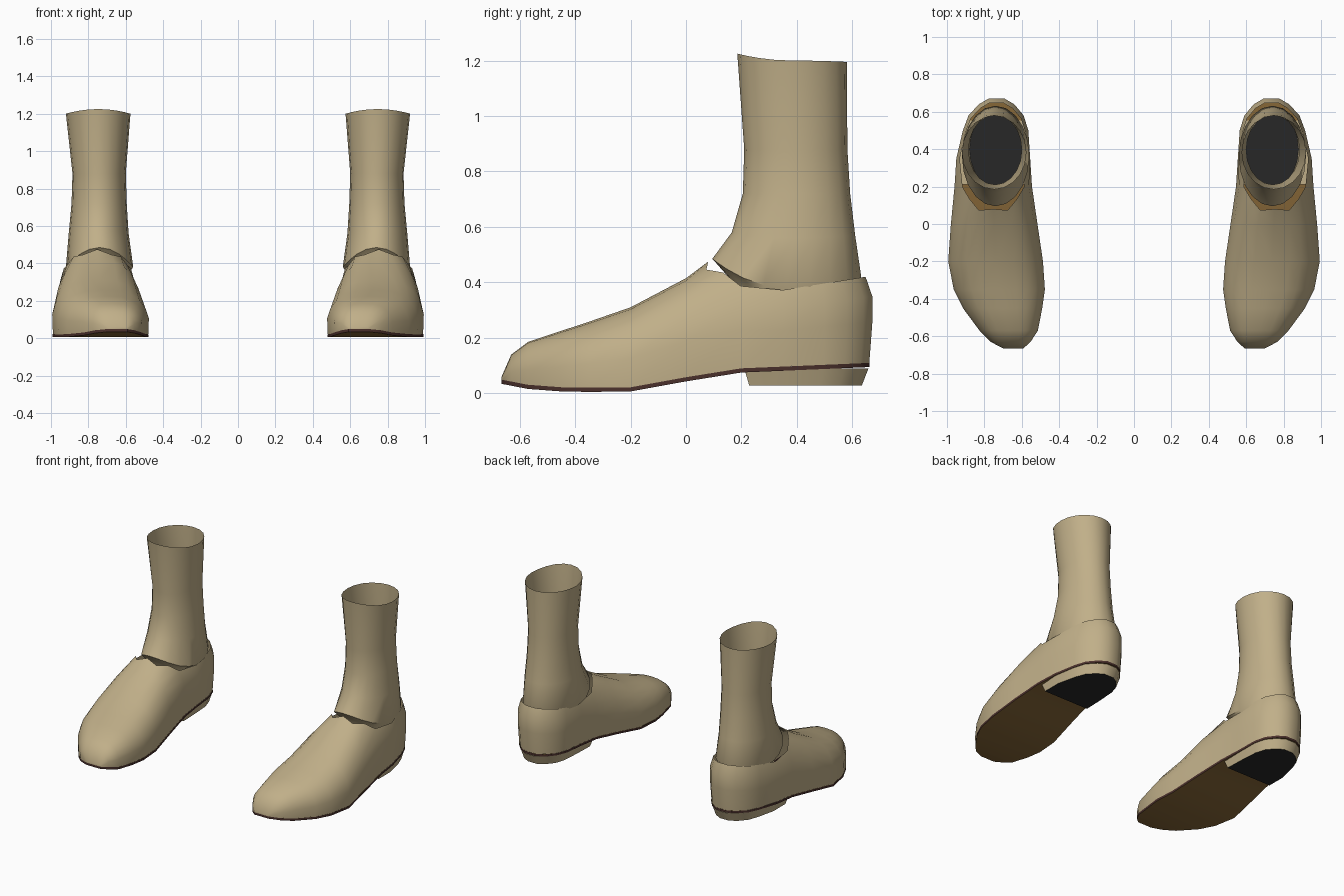
import bpy
import bmesh
from math import sin, cos, pi, radians

cube = bpy.data.objects.get("Cube")
if cube:
    bpy.data.objects.remove(cube, do_unlink=True)


def material(name, rgb):
    mat = bpy.data.materials.new(name)
    mat.use_nodes = True
    mat.diffuse_color = (*rgb, 1)
    mat.node_tree.nodes["Principled BSDF"].inputs["Base Color"].default_value = (*rgb, 1)
    return mat


TAN = material("tan leather", (0.53, 0.43, 0.25))
DARK = material("dark brown welt", (0.07, 0.03, 0.025))
BROWN = material("brown outsole", (0.25, 0.14, 0.04))
BLACK = material("black rubber", (0.02, 0.02, 0.02))


def finish(name, bm, mats, angle=50):
    """Turn a bmesh into a smooth part, mirrored onto the other foot."""
    bmesh.ops.remove_doubles(bm, verts=bm.verts, dist=0.0005)
    mesh = bpy.data.meshes.new(name)
    bm.to_mesh(mesh)
    bm.free()
    for mat in mats:
        mesh.materials.append(mat)
    obj = bpy.data.objects.new(name, mesh)
    bpy.context.collection.objects.link(obj)
    obj.modifiers.new("other foot", "MIRROR").use_mirror_merge = False
    bpy.ops.object.select_all(action="DESELECT")
    obj.select_set(True)
    bpy.context.view_layer.objects.active = obj
    bpy.ops.object.shade_smooth_by_angle(angle=radians(angle))
    return obj


def bridge(bm, a, b, closed=False, mat=0):
    """Quads between two equally long rows of vertices."""
    n = len(a)
    for i in range(n if closed else n - 1):
        k = (i + 1) % n
        bm.faces.new((a[i], a[k], b[k], b[i])).material_index = mat


def row(bm, points):
    return [bm.verts.new(p) for p in points]


def lerp(table, y):
    for (y0, z0), (y1, z1) in zip(table, table[1:]):
        if y <= y1:
            return z0 + (z1 - z0) * (y - y0) / (y1 - y0)
    return table[-1][1]


SOLE = [(-0.67, 0.035), (-0.53, 0.008), (-0.22, 0.003), (0.05, 0.052), (0.2, 0.075), (0.68, 0.095)]
# Forefoot stations: y, outer x, inner x, ridge height
FRONT = [(-0.665, 0.70, 0.59, 0.06), (-0.63, 0.77, 0.55, 0.14), (-0.57, 0.83, 0.51, 0.185),
         (-0.45, 0.92, 0.485, 0.225), (-0.35, 0.97, 0.47, 0.258), (-0.2, 1.0, 0.48, 0.31),
         (0.0, 0.985, 0.51, 0.415), (0.2, 0.965, 0.54, 0.475)]
# Heel counter stations: y, outer x, inner x
BACK = [(0.35, 0.95, 0.555), (0.5, 0.915, 0.565), (0.58, 0.885, 0.59),
        (0.64, 0.83, 0.64), (0.672, 0.775, 0.695)]
WELT = 0.015
CX, CY = 0.745, 0.4


def arch(station, last):
    """Rounded section over the foot; the last one bends forward to the collar."""
    y, xo, xi, top = station
    base = lerp(SOLE, y) + WELT
    pts = []
    for j in range(13):
        a = pi * j / 12
        c, s = cos(a), sin(a)
        x = abs(c) ** 0.75 * (1 if c > 0 else -1)
        x *= 0.96 if j in (0, 12) else 1
        z = max(s, 0) ** 0.75
        yy = y
        if last:
            yy -= 0.12 * max(0, s - 0.7) / 0.3
            # gathered edge of the vamp
            if 4 <= j <= 8 and j % 2:
                yy -= 0.02
                z -= 0.05
        pts.append(((xo + xi) / 2 + (xo - xi) / 2 * x, yy, base + (top - base) * z))
    return pts


# Upper: forefoot
bm = bmesh.new()
arches = [row(bm, arch(s, s is FRONT[-1])) for s in FRONT]
for a, b in zip(arches, arches[1:]):
    bridge(bm, a, b)
bm.faces.new(arches[0])

# Upper: wall wrapping round the heel up to the collar
outline = [(xo, y) for y, xo, xi in BACK] + [(xi, y) for y, xo, xi in reversed(BACK)]
columns = [arches[-1][:4]]
for x, y in outline:
    base = lerp(SOLE, y) + WELT
    collar = 0.365 + 0.055 * max(0, (y - 0.3) / 0.37)
    pts = []
    for j, size in enumerate((0.96, 1, 1, 0.91)):
        part = (sin(pi * j / 12) / sin(pi / 4)) ** 0.75
        pts.append((CX + (x - CX) * size, CY + (y - CY) * size if y > CY else y,
                    base + (collar - base) * part))
    columns.append(row(bm, pts))
columns.append(arches[-1][:-5:-1])
for a, b in zip(columns, columns[1:]):
    bridge(bm, a, b)
bmesh.ops.recalc_face_normals(bm, faces=bm.faces)
finish("upper", bm, [TAN], 60)

# Sole: dark edge with a brown underside
bm = bmesh.new()
edges = []
for st in FRONT + BACK:
    y, xo, xi = st[:3]
    mid, half = (xo + xi) / 2, (xo - xi) / 2 * 0.965
    yy = CY + (y - CY) * 0.965 if y > CY else y
    z = lerp(SOLE, y)
    edges.append(row(bm, [(mid + half, yy, z + WELT), (mid + half, yy, z),
                          (mid - half, yy, z), (mid - half, yy, z + WELT)]))
for a, b in zip(edges, edges[1:]):
    bridge(bm, a, b)
bm.faces.new(edges[0])
bm.faces.new(edges[-1])
bmesh.ops.recalc_face_normals(bm, faces=bm.faces)
bm.normal_update()
for f in bm.faces:
    f.material_index = 1 if abs(f.normal.z) > 0.7 else 0
    if f.material_index and f.normal.z > 0:
        f.normal_flip()
finish("sole", bm, [DARK, BROWN], 40)

# Heel block: tan sides and a black underside
bm = bmesh.new()
plan = [(0.95, 0.2)] + outline + [(0.55, 0.2)]
rings = []
for size, z in ((0.95, 0.09), (0.86, 0.028)):
    rings.append(row(bm, [(CX + (x - CX) * size, CY + (y - CY) * size, z) for x, y in plan]))
bridge(bm, rings[0], rings[1], closed=True)
bm.faces.new(rings[0])
bm.faces.new(rings[1]).material_index = 1
bmesh.ops.recalc_face_normals(bm, faces=bm.faces)
finish("heel", bm, [TAN, BLACK], 40)

# Leg shaft: front y, back y, inner x, outer x, then front, side and back heights
SHAFT = [(0.185, 0.58, 0.575, 0.92, 1.225, 1.2, 1.195),
         (0.21, 0.582, 0.60, 0.885, 0.88, 0.88, 0.88),
         (0.205, 0.592, 0.595, 0.89, 0.72, 0.72, 0.72),
         (0.165, 0.61, 0.585, 0.905, 0.58, 0.56, 0.57),
         (0.095, 0.632, 0.56, 0.92, 0.485, 0.38, 0.42),
         (0.17, 0.62, 0.60, 0.89, 0.40, 0.33, 0.38),
         (0.20, 0.60, 0.60, 0.88, 0.13, 0.13, 0.13)]
bm = bmesh.new()
rings = []
for yf, yb, xi, xo, zf, zs, zb in SHAFT:
    pts = []
    for i in range(20):
        c, s = cos(pi * i / 10), sin(pi * i / 10)
        end = zb if s > 0 else zf
        pts.append(((xi + xo) / 2 + (xo - xi) / 2 * c, (yf + yb) / 2 + (yb - yf) / 2 * s,
                    zs + (end - zs) * s * s))
    rings.append(row(bm, pts))
for a, b in zip(rings, rings[1:]):
    bridge(bm, b, a, closed=True)
# black insole closing the bottom of the shaft
bm.faces.new(rings[-1]).material_index = 1
finish("leg_shaft", bm, [TAN, BLACK], 50)
